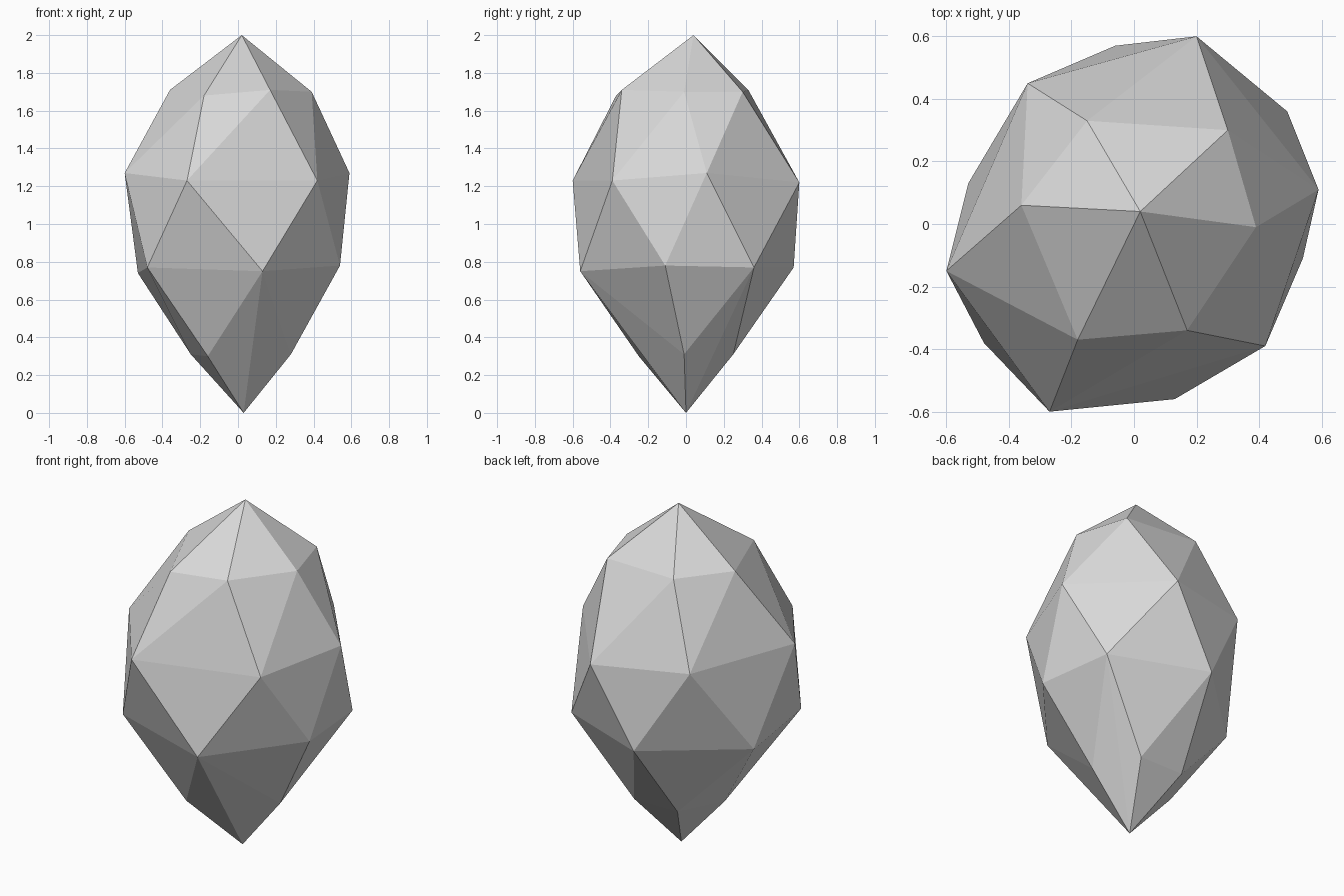
import bpy
import bmesh

if "Cube" in bpy.data.objects:
    bpy.data.objects.remove(bpy.data.objects["Cube"])

# Irregular six-point rings (x, y, z), from the tip down
TOP, BOTTOM = (0.02, 0.04, 2.0), (0.03, 0.0, 0.0)
SHOULDER = [(0.17, -0.34, 1.71), (0.39, -0.01, 1.70), (0.30, 0.30, 1.70),
            (-0.15, 0.33, 1.71), (-0.36, 0.06, 1.71), (-0.18, -0.37, 1.68)]
UPPER_WAIST = [(0.42, -0.39, 1.23), (0.59, 0.11, 1.27), (0.20, 0.60, 1.22),
               (-0.34, 0.45, 1.25), (-0.60, -0.15, 1.27), (-0.27, -0.60, 1.23)]
LOWER_WAIST = [(0.13, -0.56, 0.75), (0.54, -0.11, 0.78), (0.49, 0.36, 0.77),
               (-0.06, 0.57, 0.77), (-0.53, 0.13, 0.74), (-0.48, -0.38, 0.77)]
FOOT = [(0.28, -0.01, 0.31), (0.16, 0.25, 0.31), (-0.12, 0.25, 0.31),
        (-0.25, 0.0, 0.31), (-0.16, -0.25, 0.30)]

# Wrap the rings and the two tips in flat triangular facets
bm = bmesh.new()
for co in [TOP, *SHOULDER, *UPPER_WAIST, *LOWER_WAIST, *FOOT, BOTTOM]:
    bm.verts.new(co)
hull = bmesh.ops.convex_hull(bm, input=bm.verts[:])
loose = {v for v in hull["geom_interior"] if isinstance(v, bmesh.types.BMVert)}
bmesh.ops.delete(bm, geom=list(loose), context="VERTS")
bmesh.ops.recalc_face_normals(bm, faces=bm.faces[:])

mesh = bpy.data.meshes.new("faceted_stone")
bm.to_mesh(mesh)
bm.free()

# Single pale grey stone colour
grey = bpy.data.materials.new("pale_grey")
grey.diffuse_color = (0.7, 0.7, 0.7, 1.0)
grey.use_nodes = True
grey.node_tree.nodes["Principled BSDF"].inputs["Base Color"].default_value = grey.diffuse_color
mesh.materials.append(grey)

stone = bpy.data.objects.new("faceted_stone", mesh)
bpy.context.collection.objects.link(stone)
